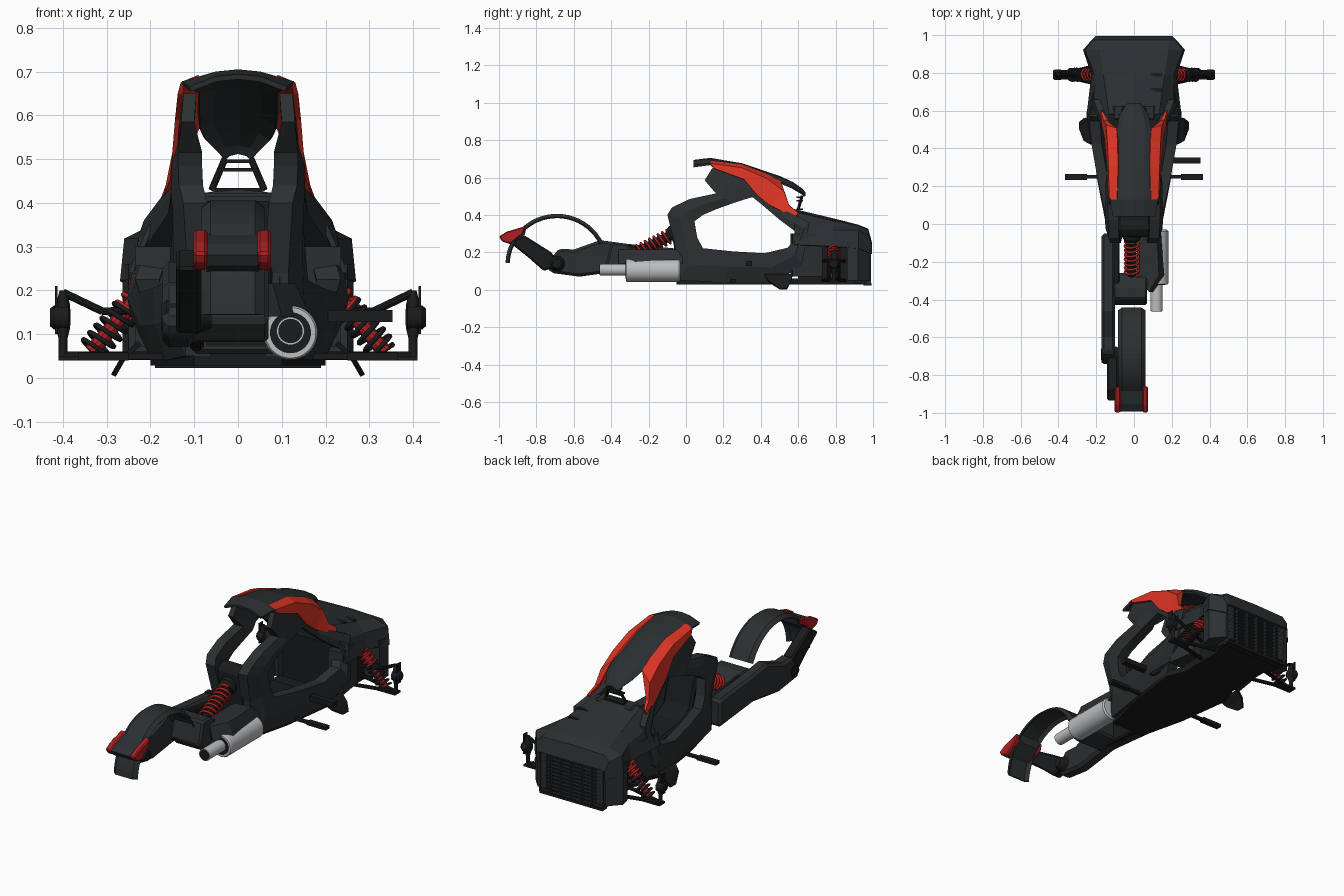
import bpy, bmesh
from math import sin, cos, pi, radians
from mathutils import Vector

if "Cube" in bpy.data.objects:
    bpy.data.objects.remove(bpy.data.objects["Cube"])


def material(name, r, g, b):
    m = bpy.data.materials.new(name)
    m.diffuse_color = (r, g, b, 1)
    m.use_nodes = True
    m.node_tree.nodes["Principled BSDF"].inputs["Base Color"].default_value = m.diffuse_color
    return m


BODY = material("body_dark", .024, .029, .031)
BLACK = material("black", .010, .011, .012)
RED = material("red", .72, .035, .018)
DEEP = material("spring_red", .42, .015, .015)
STEEL = material("steel", .50, .51, .53)


def mesh(name, verts, faces, mat, mirror=False, thick=0, bevel=0):
    me = bpy.data.meshes.new(name)
    bm = bmesh.new()
    vs = [bm.verts.new(v) for v in verts]
    for f in faces:
        bm.faces.new([vs[i] for i in f])
    bmesh.ops.recalc_face_normals(bm, faces=bm.faces)
    bm.to_mesh(me)
    bm.free()
    me.materials.append(mat)
    ob = bpy.data.objects.new(name, me)
    bpy.context.collection.objects.link(ob)
    if mirror:
        ob.modifiers.new("mirror", 'MIRROR')
    if thick:
        s = ob.modifiers.new("thickness", 'SOLIDIFY')
        s.thickness, s.offset = thick, 0
    if bevel:
        b = ob.modifiers.new("bevel", 'BEVEL')
        b.width, b.segments = bevel, 1
    return ob


def loft(name, secs, mat, close=False, loop=False, caps=False, **kw):
    n, m = len(secs[0]), len(secs)
    faces = []
    for i in range(m if loop else m - 1):
        for j in range(n if close else n - 1):
            a, b, j2 = i * n, (i + 1) % m * n, (j + 1) % n
            faces.append((a + j, a + j2, b + j2, b + j))
    if caps:
        faces += [tuple(range(n)), tuple(range((m - 1) * n, m * n))]
    return mesh(name, [p for s in secs for p in s], faces, mat, **kw)


def prism_x(name, prof, x0, x1, mat, **kw):
    """Side profile (y, z) extruded along x."""
    return loft(name, [[(x, y, z) for y, z in prof] for x in (x0, x1)], mat, close=True, caps=True, **kw)


def prism_z(name, plan, z0, z1, mat, top=1.0, **kw):
    """Plan (x, y) extruded upward, x scaled at the top."""
    return loft(name, [[(x * s, y, z) for x, y in plan] for z, s in ((z0, 1), (z1, top))],
                mat, close=True, caps=True, **kw)


def box(name, x, y, z, mat, **kw):
    return prism_x(name, [(y[0], z[0]), (y[1], z[0]), (y[1], z[1]), (y[0], z[1])], x[0], x[1], mat, **kw)


def axes(p, q):
    p, d = Vector(p), Vector(q) - Vector(p)
    u = d.orthogonal().normalized()
    v = d.normalized().cross(u)
    return p, d, lambda a: cos(a) * u + sin(a) * v


def turned(name, p, q, rings, mat, n=20, **kw):
    """Round part along p-q; rings are (fraction, radius)."""
    p, d, around = axes(p, q)
    secs = [[p + d * t + r * around(2 * pi * k / n) for k in range(n)] for t, r in rings]
    ob = loft(name, secs, mat, close=True, caps=True, **kw)
    bpy.context.view_layer.objects.active = ob
    ob.select_set(True)
    bpy.ops.object.shade_smooth_by_angle()
    ob.select_set(False)


def rod(name, p, q, r, mat, **kw):
    turned(name, p, q, [(0, r), (1, r)], mat, n=10, **kw)


def coil(name, p, q, r, wire, turns, mat):
    p, d, around = axes(p, q)
    cu = bpy.data.curves.new(name, 'CURVE')
    cu.dimensions, cu.bevel_depth, cu.bevel_resolution = '3D', wire, 1
    n = turns * 16
    sp = cu.splines.new('POLY')
    sp.points.add(n)
    for i in range(n + 1):
        sp.points[i].co = (*(p + d * i / n + r * around(2 * pi * i / 16)), 1)
    cu.materials.append(mat)
    bpy.context.collection.objects.link(bpy.data.objects.new(name, cu))


# Side frame: a closed loop around the cockpit opening; outer and inner edge as (x, y, z)
outer = [(.12, -.05, .05), (.115, -.06, .24), (.125, -.10, .40), (.135, -.075, .44), (.137, .02, .485),
         (.137, .16, .515), (.13, .10, .585), (.125, .14, .65), (.128, .33, .60), (.14, .46, .46),
         (.215, .66, .36), (.245, .62, .14), (.20, .50, .045), (.165, .2, .04)]
inner = [(.16, .09, .222), (.155, .06, .28), (.148, .045, .366), (.146, .09, .40), (.142, .16, .43),
         (.14, .25, .462), (.138, .31, .482), (.138, .356, .495), (.142, .40, .46), (.16, .50, .375),
         (.21, .60, .30), (.235, .545, .225), (.225, .42, .195), (.195, .25, .205)]
ring = []
for k, (o, i) in enumerate(zip(outer, inner)):
    o, i = Vector(o), Vector(i)
    upper = 6 <= k <= 9
    dx = Vector((.03 if upper else .055, 0, 0))
    ring.append([o, (o + i) / 2 + Vector((.004 if upper else .013, 0, 0)), i, i - dx, o - dx])
loft("side_frame", ring, BODY, close=True, loop=True, mirror=True)

# Floor, seat and rear bulkhead
half = [(.10, -.05), (.16, .2), (.2, .5), (.16, .6), (.16, .85), (.19, .97)]
prism_z("floor", half + [(-x, y) for x, y in reversed(half)], .028, .06, BLACK)
prism_x("seat", [(-.06, .06), (.45, .06), (.42, .13), (.15, .16), (.08, .2), (.03, .38), (-.02, .41), (-.07, .38)],
        -.085, .085, BLACK, bevel=.012)
box("rear_bulkhead", (-.11, .11), (-.06, .04), (.05, .33), BODY, bevel=.015)

# Hood, nose and grille
hood = [[(0, y, a), (b, y, c), (d, y, e), (f, y, g)] for y, a, b, c, d, e, f, g in [
    (.58, .425, .13, .412, .20, .345, .245, .24), (.79, .375, .16, .362, .205, .315, .22, .23),
    (.92, .342, .18, .335, .255, .315, .264, .22), (.97, .322, .187, .317, .215, .29, .22, .2),
    (.99, .245, .182, .245, .2, .24, .2, .19)]]
loft("hood", hood, BODY, mirror=True, thick=.012)
for k in range(2):
    box("hood_vent", (.09, .15), (.7 + .08 * k, .72 + .08 * k), (.34, .392 - .018 * k), BLACK)
box("nose_core", (-.16, .16), (.6, .9), (.05, .31), BLACK)
prism_z("nose_cheek", [(.15, .86), (.25, .86), (.264, .92), (.205, .985), (.15, .985)], .05, .26, BODY, mirror=True)
prism_z("nose_side_panel", [(.15, .56), (.235, .57), (.21, .73), (.15, .73)], .07, .3, BODY, mirror=True)
box("grille_back", (-.19, .19), (.9, .972), (.03, .25), BLACK)
for k in range(11):
    z = .035 + .02 * k
    box("grille_bar", (-.19, .19), (.97, .986), (z, z + .005), BODY)
for k in range(7):
    x = -.19 + .38 * k / 6
    box("grille_post", (x - .004, x + .004), (.97, .99), (.03, .25), BODY)
box("grille_lip", (-.19, .19), (.95, .992), (.022, .036), BLACK)

# Roof canopy, narrowing to a low tip, with red side panels
roof = [[(0, y, a), (b, y, a - .005), (c, y, d)] for y, a, b, c, d in [
    (.04, .688, .05, .11, .66), (.13, .699, .05, .126, .672), (.3, .67, .05, .09, .655),
    (.5, .602, .06, .09, .575), (.57, .57, .05, .075, .545), (.62, .535, .03, .045, .515),
    (.635, .515, .02, .032, .50)]]
loft("roof", roof, BODY, mirror=True, thick=.012)
red = [[(.088, .13, .687), (.127, .13, .671), (.132, .15, .648)],
       [(.082, .3, .667), (.131, .3, .648), (.138, .31, .59)],
       [(.085, .44, .613), (.136, .43, .592), (.145, .38, .505)],
       [(.09, .505, .575), (.144, .52, .525), (.15, .45, .45)],
       [(.14, .54, .455), (.158, .55, .445), (.164, .52, .415)],
       [(.16, .585, .418), (.17, .60, .41), (.174, .588, .392)]]
loft("red_roof_panel", red, RED, mirror=True, thick=.012)

# Dash frame between hood and roof
rod("dash_leg", (.03, .62, .50), (.06, .6, .43), .008, BLACK, mirror=True)
for z, w in ((.495, .03), (.475, .045), (.43, .06)):
    box("dash_rung", (-w, w), (.59, .625), (z - .004, z + .004), BLACK)
box("dash_cowl", (-.11, .11), (.55, .63), (.395, .422), BODY, bevel=.008)

# Foot pegs, pedal and lower fins
box("foot_peg", (.25, .365), (.234, .266), (.04, .058), BLACK, mirror=True)
box("foot_peg_stem", (.14, .26), (.24, .26), (.042, .055), BLACK, mirror=True)
box("pedal", (.2, .353), (.32, .352), (.127, .155), BLACK)
loft("lower_fin", [[(.225, .42, .08), (.225, .57, .08)], [(.262, .44, .045), (.262, .56, .045)],
     [(.285, .50, .005), (.285, .54, .005)]], BLACK, mirror=True, thick=.012)

# Front suspension, one set per side
for s in (-1, 1):
    hub = (s * .4, .79, .05)
    for y in (.73, .85):
        rod("lower_arm", hub, (s * .15, y, .05), .010, BLACK)
        rod("upper_arm", (s * .31, .79, .152), (s * .15, y, .155), .009, BLACK)
    rod("upper_arm_link", (s * .31, .79, .152), (s * .4, .79, .195), .009, BLACK)
    turned("upright", (s * .4, .79, .04), (s * .4, .79, .2),
           [(0, .010), (.3, .010), (.45, .016), (.8, .016), (1, .008)], BLACK)
    turned("wheel_hub", (s * .383, .79, .138), (s * .43, .79, .138),
           [(0, .018), (.1, .028), (.8, .028), (1, .02)], BLACK)
    box("brake_mount", (s * .413, s * .418), (.775, .805), (.1, .21), BLACK)
    box("lower_plate", (s * .3, s * .41), (.765, .815), (.04, .05), BLACK)
    a, b = (s * .335, .79, .06), (s * .185, .79, .235)
    rod("front_damper", a, b, .017, DEEP)
    coil("front_spring_black", a, (s * .25, .79, .16), .032, .006, 6, BLACK)
    coil("front_spring_red", (s * .26, .79, .147), b, .03, .006, 5, DEEP)

# Rear shock
rod("rear_damper", (-.012, -.29, .185), (-.012, -.05, .305), .026, BLACK)
coil("rear_spring", (-.012, -.27, .195), (-.012, -.085, .288), .036, .007, 8, DEEP)
turned("rear_spring_seat", (-.012, -.085, .288), (-.012, -.03, .315), [(0, .04), (.3, .05), (1, .045)], BLACK)

# Single-sided swing arm with rear bridge
prism_x("swing_arm", [(-.75, .13), (-.68, .22), (-.6, .215), (-.46, .265), (-.31, .245), (-.05, .22), (-.05, .07),
        (-.35, .1), (-.57, .07), (-.72, .09)], -.172, -.1, BODY, bevel=.014)
prism_x("swing_arm_inner", [(-.43, .12), (-.4, .24), (-.31, .24), (-.03, .2), (-.03, .06), (-.35, .09)],
        -.11, -.078, BLACK, bevel=.008)
prism_x("swing_arm_bridge", [(-.43, .13), (-.4, .25), (-.33, .25), (-.26, .2), (-.26, .1), (-.38, .08)],
        -.11, .07, BODY, bevel=.01)
prism_z("exhaust_shield", [(.03, -.02), (.15, -.02), (.165, -.27), (.1, -.36), (.03, -.3)], .14, .215, BODY, top=.8)
turned("axle_hub", (-.175, -.69, .14), (-.06, -.69, .14), [(0, .03), (.1, .042), (.7, .042), (1, .025)], BLACK)

# Exhaust
turned("exhaust_can", (.12, -.32, .103), (.12, -.03, .103), [(0, .058), (.02, .062), (.97, .062), (1, .055)], STEEL, n=28)
turned("exhaust_can_end", (.12, -.323, .103), (.12, -.31, .103), [(0, .047), (1, .047)], BLACK, n=28)
turned("exhaust_tip", (.12, -.46, .107), (.12, -.31, .107), [(0, .028), (0, .032), (1, .032)], STEEL)
turned("exhaust_bore", (.12, -.463, .107), (.12, -.44, .107), [(0, .028), (1, .028)], BLACK)

# Rear fender, its arm and tail lights
cx, fender = -.012, []
for k in range(25):
    a = radians(177 - 151 * k / 24)
    fender.append([(cx + w, -.69 + (.272 - d) * cos(a), .13 + (.272 - d) * sin(a))
                   for w, d in ((-.07, .016), (-.05, 0), (.05, 0), (.07, .016))])
loft("rear_fender", fender, BODY, thick=.008)
prism_x("fender_arm", [(-.76, .1), (-.67, .13), (-.72, .2), (-.87, .295), (-.94, .25), (-.84, .17)],
        -.142, -.085, BLACK, bevel=.008)
tail = [(-1, .285), (-.96, .31), (-.86, .34), (-.87, .30), (-.94, .245), (-.985, .26)]
prism_x("tail_block", [(y + .008, z - .004) for y, z in tail], cx - .06, cx + .059, BODY)
prism_x("tail_light_left", tail, -.102, -.07, DEEP, bevel=.006)
prism_x("tail_light_right", tail, .044, .075, DEEP, bevel=.006)
